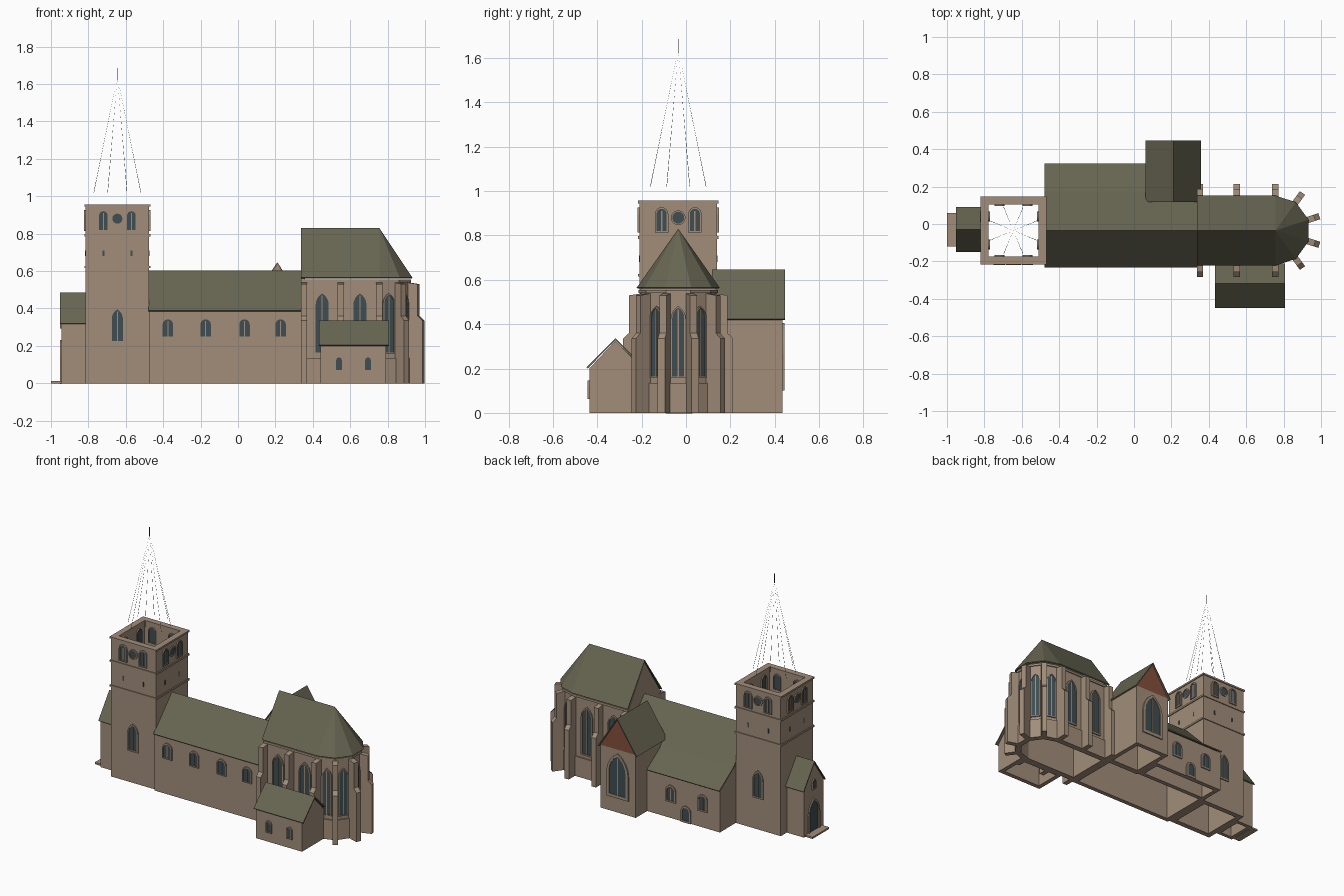
import bpy, bmesh, math
from math import sin, cos, pi, radians

if "Cube" in bpy.data.objects:
    bpy.data.objects.remove(bpy.data.objects["Cube"])

def material(name, rgb):
    m = bpy.data.materials.new(name)
    m.diffuse_color = (*rgb, 1)
    m.use_nodes = True
    m.node_tree.nodes["Principled BSDF"].inputs["Base Color"].default_value = m.diffuse_color
    return m

STONE = material("tan stone", (0.36, 0.27, 0.195))
ROOF = material("olive slate", (0.135, 0.13, 0.083))
GLASS = material("dark teal glass", (0.05, 0.075, 0.085))
BRICK = material("red brick", (0.23, 0.08, 0.045))
METAL = material("dark metal", (0.06, 0.08, 0.09))
CY = -0.035          # long axis of the church
AX = 0.755           # centre of the apse

def build(name, verts, faces, mat, thick=0):
    me = bpy.data.meshes.new(name)
    me.from_pydata(verts, [], faces)
    bm = bmesh.new()
    bm.from_mesh(me)
    bmesh.ops.recalc_face_normals(bm, faces=bm.faces)
    bm.to_mesh(me)
    bm.free()
    me.materials.append(mat)
    o = bpy.data.objects.new(name, me)
    bpy.context.collection.objects.link(o)
    if thick:
        s = o.modifiers.new("thickness", 'SOLIDIFY')
        s.thickness, s.offset = thick, 0
    return o

def along(axis):
    return {'x': lambda p, d: (d, p[0], p[1]),
            'y': lambda p, d: (p[0], d, p[1]),
            'z': lambda p, d: (p[0], p[1], d)}[axis]

def facing(x, y, ang):
    # plane standing at x, y with its outward normal at ang
    return lambda p, d: (x - sin(ang) * p[0] + cos(ang) * d,
                         y + cos(ang) * p[0] + sin(ang) * d, p[1])

def prism(name, pts, f, a, b, mat):
    n = len(pts)
    build(name, [f(p, a) for p in pts] + [f(p, b) for p in pts],
          [list(range(n)), list(range(n, 2 * n))] +
          [(i, (i + 1) % n, n + (i + 1) % n, n + i) for i in range(n)], mat)

def ring(name, outer, inner, f, a, b, mat):
    n = len(outer)
    v = [f(p, d) for loop in (outer, inner) for d in (a, b) for p in loop]
    fs = []
    for i in range(n):
        j = (i + 1) % n
        for s, t in ((0, 1), (1, 3), (3, 2), (2, 0)):
            fs.append((s * n + i, s * n + j, t * n + j, t * n + i))
    build(name, v, fs, mat)

def inset(poly, t):
    # mitred inset of an anticlockwise outline
    out = []
    for i, (x, y) in enumerate(poly):
        (x0, y0), (x1, y1) = poly[i - 1], poly[(i + 1) % len(poly)]
        l0, l1 = math.hypot(x - x0, y - y0), math.hypot(x1 - x, y1 - y)
        n0, n1 = ((y0 - y) / l0, (x - x0) / l0), ((y - y1) / l1, (x1 - x) / l1)
        k = t / (1 + n0[0] * n1[0] + n0[1] * n1[1])
        out.append((x + k * (n0[0] + n1[0]), y + k * (n0[1] + n1[1])))
    return out

def rect(x0, x1, y0, y1):
    return [(x0, y0), (x1, y0), (x1, y1), (x0, y1)]

def walls(name, poly, z0, z1, t=0.03):
    ring(name, poly, inset(poly, t), along('z'), z0, z1, STONE)

def gable(name, axis, c, half, z0, z1, a, b, mat=STONE):
    prism(name, [(c - half, z0), (c + half, z0), (c, z1)], along(axis), a, b, mat)

def roof(name, axis, profile, a, b):
    f, n = along(axis), len(profile)
    build(name, [f(p, a) for p in profile] + [f(p, b) for p in profile],
          [(i, i + 1, n + i + 1, n + i) for i in range(n - 1)], ROOF, 0.008)

def arch(w, z0, z1, pointed):
    h = w / 2
    if pointed:
        right = [(-h + w * cos(a), w * sin(a)) for a in (radians(15 * k) for k in range(5))]
    else:
        right = [(h * cos(a), h * sin(a)) for a in (pi / 8 * k for k in range(5))]
    spring = z1 - right[-1][1]
    pts = [(u, spring + z) for u, z in right]
    return [(-h, z0), (h, z0)] + pts + [(-u, z) for u, z in pts[-2::-1]]

def window(name, x, y, deg, z0, z1, w, pointed=True, frame=0.01, mullion=False):
    f = facing(x, y, radians(deg))
    pts = arch(w, z0, z1, pointed)
    prism(name + "_glass", pts, f, -0.003, 0.003, GLASS)
    ring(name + "_frame", arch(w + 2 * frame, z0 - frame, z1 + frame, pointed),
         pts, f, -0.002, 0.008, STONE)
    if mullion:
        prism(name + "_mullion", rect(-0.003, 0.003, z0, z1 - 0.01), f, 0, 0.006, STONE)

# ---- Tower: open shell, string courses, belfry windows and clocks
tower = rect(-0.815, -0.475, -0.21, 0.14)
walls("tower_walls", tower, 0, 0.957, 0.036)
for i, z in enumerate((0.615, 0.785, 0.945)):
    ring(f"tower_string_course_{i}", inset(tower, -0.006), inset(tower, 0.01),
         along('z'), z, z + 0.012, STONE)
TX = -0.645
for deg in (0, 90, 180, 270):
    a = radians(deg)
    r = 0.17 if deg % 180 == 0 else 0.175
    for s in (-0.075, 0.075):
        wx, wy = TX - sin(a) * s, CY + cos(a) * s
        window(f"belfry_window_{deg}", wx + cos(a) * r, wy + sin(a) * r, deg,
               0.82, 0.92, 0.046, False, 0.007, True)
        q = r - 0.036
        window(f"belfry_inner_window_{deg}", wx + cos(a) * q, wy + sin(a) * q, deg + 180,
               0.82, 0.92, 0.046, False, 0.004)
        prism(f"tower_slit_{deg}", rect(-0.005, 0.005, 0.68, 0.71),
              facing(wx + cos(a) * r, wy + sin(a) * r, a), -0.002, 0.002, GLASS)
    f = facing(TX + cos(a) * r, CY + sin(a) * r, a)
    disc = lambda R: [(R * cos(k * pi / 8), 0.88 + R * sin(k * pi / 8)) for k in range(16)]
    prism(f"clock_face_{deg}", disc(0.027), f, -0.002, 0.004, GLASS)
    ring(f"clock_rim_{deg}", disc(0.033), disc(0.027), f, -0.002, 0.007, STONE)
window("tower_south_window", TX, -0.21, -90, 0.225, 0.395, 0.06, True, 0.01, True)
window("tower_north_window", TX, 0.14, 90, 0.225, 0.395, 0.06, True, 0.01, True)

# ---- Spire: eight hair-thin ribs and a finial rod
for k in range(8):
    a = pi / 8 + k * pi / 4
    bx, by = TX + 0.136 * cos(a), CY + 0.136 * sin(a)
    e = 0.0012
    base = [(bx + e * cos(t), by + e * sin(t), 1.02) for t in (a, a + 2.1, a + 4.2)]
    build(f"spire_rib_{k}", base + [(TX, CY, 1.64)],
          [(0, 1, 2), (0, 1, 3), (1, 2, 3), (2, 0, 3)], METAL)
prism("spire_finial", rect(TX - 0.0015, TX + 0.0015, CY - 0.0015, CY + 0.0015),
      along('z'), 1.62, 1.685, METAL)

# ---- Nave and north aisle
walls("nave_walls", rect(-0.475, 0.34, -0.225, 0.16), 0, 0.385)
walls("aisle_walls", rect(-0.475, 0.075, 0.13, 0.312), 0, 0.282)
gable("nave_west_gable", 'x', CY, 0.19, 0.384, 0.592, -0.475, -0.455)
prism("aisle_west_gable", [(0.13, 0.28), (0.312, 0.28), (0.16, 0.382), (0.13, 0.382)],
      along('x'), -0.475, -0.445, STONE)
roof("nave_roof", 'x', [(-0.23, 0.387), (CY, 0.598), (0.17, 0.387), (0.322, 0.285)], -0.478, 0.07)
roof("nave_east_roof", 'x', [(-0.23, 0.387), (CY, 0.598), (0.17, 0.387)], 0.07, 0.338)
for i, x in enumerate((-0.375, -0.173, 0.035, 0.228)):
    window(f"nave_window_{i}", x, -0.225, -90, 0.25, 0.342, 0.056, False, 0.008, True)
for i, x in enumerate((-0.345, -0.105)):
    window(f"aisle_window_{i}", x, 0.312, 90, 0.12, 0.215, 0.056, False, 0.01, True)
window("aisle_door", -0.22, 0.312, 90, 0.012, 0.1, 0.05, False, 0.012)

# ---- North transept
walls("transept_walls", rect(0.075, 0.343, 0.12, 0.436), 0, 0.43)
gable("transept_north_gable", 'y', 0.21, 0.133, 0.43, 0.638, 0.426, 0.436, BRICK)
gable("transept_south_gable", 'y', 0.21, 0.133, 0.43, 0.638, 0.12, 0.13)
roof("transept_roof", 'y', [(0.064, 0.422), (0.21, 0.643), (0.354, 0.422)], 0.117, 0.446)
window("transept_window", 0.21, 0.436, 90, 0.12, 0.385, 0.125, True, 0.02, True)

# ---- Choir and five-sided apse
def apse(R, x0):
    arc = [(AX + R * cos(radians(d)), CY + R * sin(radians(d))) for d in range(-90, 91, 36)]
    return [(x0, CY - R)] + arc + [(x0, CY + R)]

walls("choir_walls", apse(0.172, 0.338), 0, 0.555)
ring("choir_plinth", apse(0.181, 0.338), apse(0.165, 0.345), along('z'), 0, 0.135, STONE)
ring("choir_cornice", apse(0.179, 0.338), apse(0.165, 0.345), along('z'), 0.54, 0.555, STONE)
gable("choir_west_gable", 'x', CY, 0.172, 0.555, 0.815, 0.338, 0.358)
eave = apse(0.184, 0.336)
build("choir_roof", [(x, y, 0.562) for x, y in eave] + [(0.336, CY, 0.826), (AX, CY, 0.826)],
      [(0, 1, 9, 8), (6, 7, 8, 9)] + [(i, i + 1, 9) for i in range(1, 6)], ROOF, 0.008)
stepped = [(0.155, 0), (0.248, 0), (0.248, 0.335), (0.222, 0.36), (0.222, 0.53), (0.155, 0.54)]
spots = [(x, d) for x in (0.353, 0.55) for d in (-90, 90)] + [(AX, d) for d in range(-90, 91, 36)]
for i, (x, d) in enumerate(spots):
    prism(f"buttress_{i}", stepped, facing(x, CY, radians(d - 90)), -0.017, 0.017, STONE)
    # the profile runs outward along the facing plane
for d in range(-72, 73, 36):
    r = 0.1636
    window(f"apse_window_{d}", AX + r * cos(radians(d)), CY + r * sin(radians(d)), d,
           0.165, 0.475, 0.054, True, 0.007, True)
for x in (0.45, 0.652):
    for s in (-1, 1):
        window("choir_window", x, CY + s * 0.172, s * 90, 0.165, 0.48, 0.07, True, 0.009, True)

# ---- Sacristy on the south side
walls("sacristy_walls", rect(0.44, 0.79, -0.436, -0.2), 0, 0.205)
for a in (0.44, 0.77):
    prism("sacristy_gable", [(-0.436, 0.2), (-0.2, 0.2), (-0.225, 0.23), (-0.318, 0.325)],
          along('x'), a, a + 0.02, STONE)
roof("sacristy_roof", 'x', [(-0.446, 0.203), (-0.318, 0.332), (-0.215, 0.228)], 0.432, 0.806)
for i, x in enumerate((0.54, 0.695)):
    window(f"sacristy_window_{i}", x, -0.436, -90, 0.07, 0.138, 0.03, False, 0.007)

# ---- West porch with door and step
walls("porch_walls", rect(-0.945, -0.81, -0.135, 0.075), 0, 0.325, 0.025)
gable("porch_gable", 'x', -0.03, 0.105, 0.324, 0.475, -0.945, -0.925)
roof("porch_roof", 'x', [(-0.146, 0.318), (-0.03, 0.482), (0.088, 0.318)], -0.953, -0.815)
window("porch_door", -0.945, -0.03, 180, 0.012, 0.215, 0.09, True, 0.015)
window("porch_niche", -0.945, -0.03, 180, 0.3, 0.36, 0.03, True, 0.006)
prism("porch_step", rect(-1.0, -0.94, -0.12, 0.06), along('z'), 0, 0.012, STONE)
